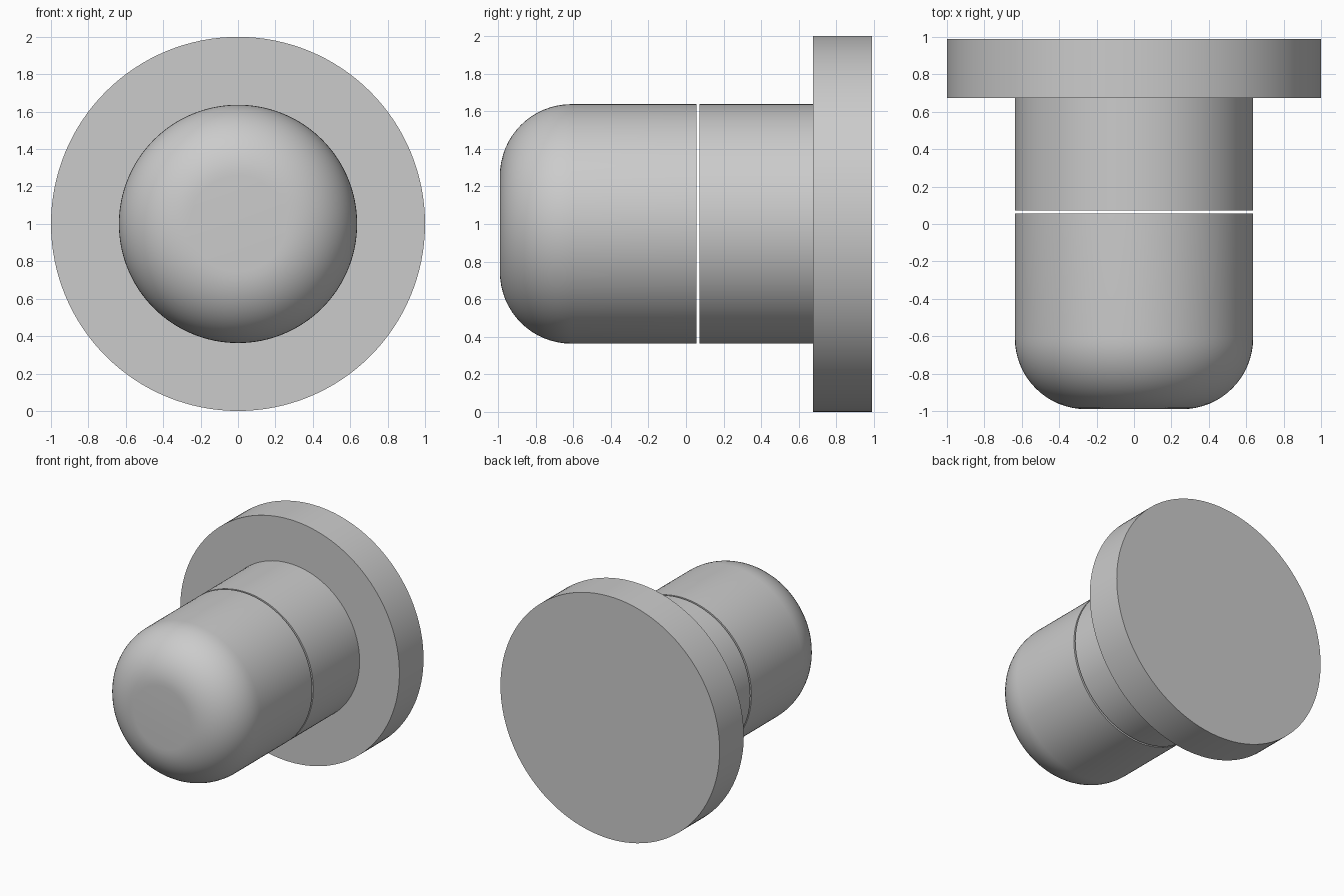
import bpy, bmesh, math
from mathutils import Matrix, Vector

if "Cube" in bpy.data.objects:
    bpy.data.objects.remove(bpy.data.objects["Cube"], do_unlink=True)

SEGMENTS = 128
SHAFT_R = 0.637
FILLET = 0.38
FRONT, BACK = -0.99, 0.99

grey = bpy.data.materials.new("plain grey")
grey.use_nodes = True
colour = (0.6, 0.6, 0.6, 1)
grey.diffuse_color = colour
grey.node_tree.nodes["Principled BSDF"].inputs["Base Color"].default_value = colour


def turned_part(name, profile):
    """Lathe a (radius, y) profile around the y axis at height 1, with flat ends."""
    bm = bmesh.new()
    rings = []
    for r, y in profile:
        ring = []
        for i in range(SEGMENTS):
            a = math.tau * i / SEGMENTS
            ring.append(bm.verts.new((r * math.cos(a), y, 1 + r * math.sin(a))))
        rings.append(ring)
    for a, b in zip(rings, rings[1:]):
        for i in range(SEGMENTS):
            j = (i + 1) % SEGMENTS
            bm.faces.new((a[i], a[j], b[j], b[i]))
    bm.faces.new(rings[0])
    bm.faces.new(rings[-1])
    bmesh.ops.recalc_face_normals(bm, faces=bm.faces)
    mesh = bpy.data.meshes.new(name)
    bm.to_mesh(mesh)
    bm.free()
    mesh.materials.append(grey)
    obj = bpy.data.objects.new(name, mesh)
    bpy.context.collection.objects.link(obj)
    bpy.ops.object.select_all(action="DESELECT")
    obj.select_set(True)
    bpy.context.view_layer.objects.active = obj
    bpy.ops.object.shade_smooth_by_angle(angle=math.radians(30))


# Rounded front cap, separate from the base by a thin gap
STEPS = 16
cap = []
for k in range(STEPS + 1):
    t = math.pi / 2 * k / STEPS
    cap.append((SHAFT_R - FILLET + FILLET * math.sin(t),
                FRONT + FILLET - FILLET * math.cos(t)))
cap.append((SHAFT_R, 0.057))
turned_part("rounded_cap", cap)

# Rear shaft and wide flange in one turned piece
turned_part("flanged_base", [(SHAFT_R, 0.072), (SHAFT_R, 0.675),
                             (1.0, 0.675), (1.0, BACK)])
